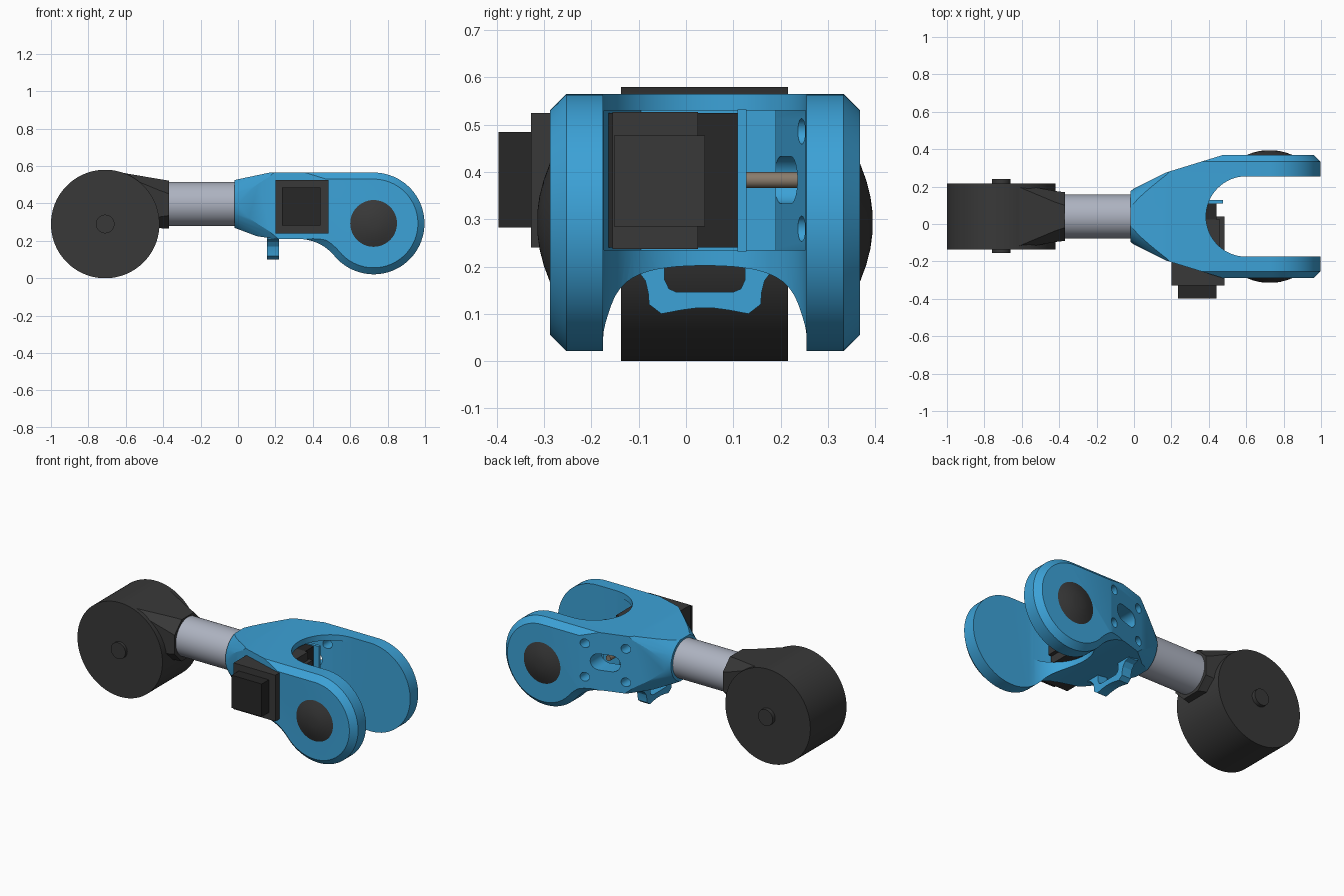
import bpy, bmesh
from math import sin, cos, pi, atan2, sqrt

if "Cube" in bpy.data.objects:
    bpy.data.objects.remove(bpy.data.objects["Cube"])

CY = 0.04                      # symmetry plane of the arm


def material(name, rgb):
    m = bpy.data.materials.new(name)
    m.diffuse_color = (*rgb, 1)
    m.use_nodes = True
    m.node_tree.nodes["Principled BSDF"].inputs["Base Color"].default_value = m.diffuse_color
    return m


BLUE = material("blue_paint", (0.045, 0.36, 0.68))
DARK = material("dark_plastic", (0.04, 0.04, 0.04))
BLACK = material("black_plastic", (0.02, 0.02, 0.02))
STEEL = material("steel", (0.42, 0.45, 0.53))
BRONZE = material("bronze", (0.25, 0.2, 0.15))


def arc(cu, cv, r, a0, a1, n):
    return [(cu + r * cos(a0 + (a1 - a0) * i / n), cv + r * sin(a0 + (a1 - a0) * i / n))
            for i in range(n + 1)]


def ring(pts, axis, at):
    """Place a 2D outline in space, perpendicular to an axis."""
    if axis == 'x':
        return [(at, u, v) for u, v in pts]
    if axis == 'y':
        return [(u, at, v) for u, v in pts]
    return [(u, v, at) for u, v in pts]


def loft(name, rings, mat):
    bm = bmesh.new()
    vs = [[bm.verts.new(p) for p in r] for r in rings]
    n = len(vs[0])
    for a, b in zip(vs, vs[1:]):
        for i in range(n):
            bm.faces.new((a[i], a[(i + 1) % n], b[(i + 1) % n], b[i]))
    bm.faces.new(vs[0])
    bm.faces.new(vs[-1])
    bmesh.ops.recalc_face_normals(bm, faces=bm.faces)
    me = bpy.data.meshes.new(name)
    bm.to_mesh(me)
    bm.free()
    ob = bpy.data.objects.new(name, me)
    bpy.context.collection.objects.link(ob)
    me.materials.append(mat)
    return ob


def prism(name, pts, axis, lo, hi, mat):
    return loft(name, [ring(pts, axis, lo), ring(pts, axis, hi)], mat)


def turned(name, cu, cv, axis, steps, mat, n=64):
    """Round part from (position, radius) steps along an axis."""
    return loft(name, [ring(arc(cu, cv, r, 0, 2 * pi, n)[:-1], axis, p) for p, r in steps], mat)


def box(name, x, y, z, mat):
    return prism(name, [(x[0], y[0]), (x[1], y[0]), (x[1], y[1]), (x[0], y[1])], 'z', *z, mat)


def boolean(ob, cutter, op):
    mod = ob.modifiers.new(op, 'BOOLEAN')
    mod.operation, mod.solver, mod.object = op, 'EXACT', cutter
    bpy.context.view_layer.objects.active = ob
    bpy.ops.object.modifier_apply(modifier=mod.name)
    bpy.data.objects.remove(cutter)


def both_sides(half):
    """Outline in (x, y) from half widths either side of the symmetry plane."""
    return [(x, CY + h) for x, h in half] + [(x, CY - h) for x, h in reversed(half)]


# Fork body: side profile with chamfered outer faces
PX, PZ, PR = 0.725, 0.293, 0.272


def side_profile(d):
    R, r, floor = 0.25 + d, PR - d, 0.21 + d
    fz = floor - R
    fx = PX - sqrt((R + r) ** 2 - (PZ - fz) ** 2)
    t = atan2(PZ - fz, PX - fx)
    return ([(-0.1, 0.508 - d), (0.17, 0.565 - d)] + arc(PX, PZ, r, pi / 2, t - pi, 48)
            + arc(fx, fz, R, t, pi / 2, 12)[1:] + [(0.2, floor), (0.1, 0.225 + d), (-0.1, 0.3 + d)])


fork = loft("fork_body", [ring(side_profile(d), 'y', CY + y) for y, d in
            ((-0.328, 0.035), (-0.293, 0), (0.293, 0), (0.328, 0.035))], BLUE)
boolean(fork, prism("plan_cutter", both_sides([(-0.02, 0.14), (0.17, 0.235), (0.5, 0.3366), (1.1, 0.42)]),
                    'z', -0.2, 0.8, BLUE), 'INTERSECT')
boolean(fork, turned("neck_cutter", CY, 0.397, 'x', [(-0.06, 0.105), (1.2, 1.05)], BLUE), 'INTERSECT')

# Fork slot, inner cavity and wall holes
slot = [(1.2, CY - 0.215)] + arc(0.6, CY, 0.215, 1.5 * pi, 0.5 * pi, 32) + [(1.2, CY + 0.215)]
boolean(fork, prism("slot_cutter", slot, 'z', -0.2, 0.8, BLUE), 'DIFFERENCE')
boolean(fork, prism("cavity_cutter", both_sides([(0.2, 0.135), (0.47, 0.213), (0.7, 0.213)]),
                    'z', 0.235, 0.53, BLUE), 'DIFFERENCE')
for sx in (-1, 1):
    for sz in (-1, 1):
        boolean(fork, turned("hole_cutter", 0.325 + sx * 0.115, 0.383 + sz * 0.103, 'y',
                             [(0.15, 0.027), (0.5, 0.027)], BLUE, 24), 'DIFFERENCE')
window = arc(0.36, 0.383, 0.05, -pi / 2, pi / 2, 12) + arc(0.29, 0.383, 0.05, pi / 2, 1.5 * pi, 12)
boolean(fork, prism("window_cutter", window, 'y', 0.15, 0.5, BLUE), 'DIFFERENCE')

# Domed pivot caps on both prongs
for side, s in (("left", 1), ("right", -1)):
    steps = [(0.31, 0.125), (0.328, 0.125), (0.341, 0.09), (0.35, 0.055), (0.354, 0.025)]
    turned(side + "_pivot_cap", PX, PZ, 'y', [(CY + s * p, r) for p, r in steps], DARK, 48)

# Cable hook under the fork
outer = [(0.18, 0.225), (0.175, 0.207), (0.145, 0.195), (0.126, 0.17), (0.12, 0.145),
         (0.118, 0.12), (0.092, 0.1), (0.05, 0.108), (0.02, 0.112)]
inner = [(0.085, 0.225), (0.085, 0.172), (0.076, 0.153), (0.06, 0.146)]
hook = ([(CY + u, z) for u, z in outer] + [(CY - u, z) for u, z in reversed(outer)]
        + [(CY - u, z) for u, z in inner] + [(CY + u, z) for u, z in reversed(inner)])
prism("cable_hook", hook, 'x', 0.155, 0.218, BLUE)

# Drive unit passing through the right wall
box("drive_flange", (0.2, 0.485), (-0.328, -0.178), (0.24, 0.525), DARK)
box("drive_cover", (0.235, 0.44), (-0.397, -0.32), (0.283, 0.485), BLACK)
box("drive_core", (0.21, 0.44), (-0.17, 0.11), (0.24, 0.525), BLACK)
box("drive_band", (0.215, 0.46), (-0.155, 0.025), (0.237, 0.527), DARK)
box("drive_connector", (0.42, 0.483), (-0.152, 0.04), (0.285, 0.477), DARK)
box("drive_plate", (0.21, 0.475), (0.109, 0.128), (0.232, 0.532), BLUE)
box("drive_bracket", (0.21, 0.32), (0.127, 0.19), (0.23, 0.533), BLUE)
turned("drive_shaft", 0.345, 0.383, 'y', [(0.12, 0.017), (0.265, 0.017)], BRONZE, 24)

# Connecting tube
turned("tube", CY, 0.397, 'x', [(-0.45, 0.118), (0.05, 0.118)], STEEL)

# Round joint housing, axle and tapered collar
turned("joint_housing", -0.71, 0.29, 'y', [(-0.137, 0.29), (0.216, 0.29)], DARK, 96)
turned("joint_axle", -0.71, 0.29, 'y', [(-0.155, 0.05), (0.24, 0.05)], DARK, 32)


def octagon(hw, z0, z1, c):
    return [(CY + hw - c, z0), (CY + hw, z0 + c), (CY + hw, z1 - c), (CY + hw - c, z1),
            (CY - hw + c, z1), (CY - hw, z1 - c), (CY - hw, z0 + c), (CY - hw + c, z0)]


loft("joint_collar", [ring(octagon(0.174, 0.28, 0.566, 0.01), 'x', -0.63),
                      ring(octagon(0.136, 0.268, 0.53, 0.06), 'x', -0.42),
                      ring(octagon(0.13, 0.265, 0.522, 0.07), 'x', -0.37)], DARK)

# Smooth the curved surfaces, keep the edges crisp
bpy.ops.object.select_all(action='SELECT')
bpy.context.view_layer.objects.active = fork
bpy.ops.object.shade_smooth_by_angle(angle=pi / 9)
